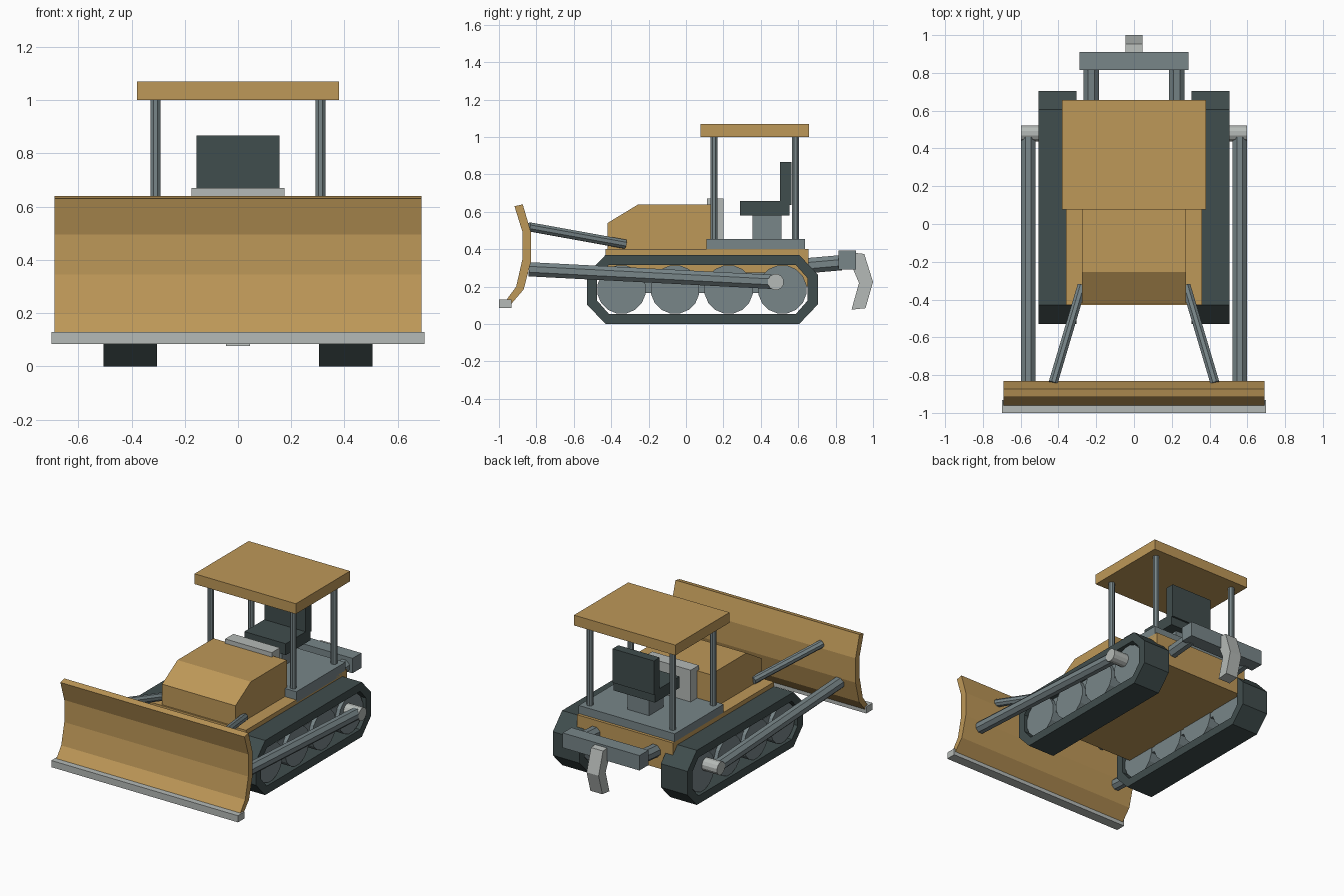
import bpy, bmesh, math
from mathutils import Vector

if "Cube" in bpy.data.objects:
    bpy.data.objects.remove(bpy.data.objects["Cube"])


def material(name, r, g, b):
    m = bpy.data.materials.new(name)
    lin = [((c / 255 + 0.055) / 1.055) ** 2.4 for c in (r, g, b)]
    m.diffuse_color = (*lin, 1)
    m.use_nodes = True
    m.node_tree.nodes["Principled BSDF"].inputs["Base Color"].default_value = m.diffuse_color
    return m


YELLOW = material("ochre_yellow", 190, 152, 88)
STEEL = material("steel_grey", 120, 134, 137)
DARK = material("dark_rubber", 64, 77, 77)
LIGHT = material("light_grey", 181, 186, 183)


def finish(name, bm, mat):
    bmesh.ops.recalc_face_normals(bm, faces=bm.faces)
    me = bpy.data.meshes.new(name)
    bm.to_mesh(me)
    bm.free()
    me.materials.append(mat)
    ob = bpy.data.objects.new(name, me)
    bpy.context.collection.objects.link(ob)
    return ob


def extrude(name, profile, x0, x1, mat):
    """Extrude a closed (y, z) profile along x."""
    bm = bmesh.new()
    f = bm.faces.new([bm.verts.new((x0, y, z)) for y, z in profile])
    ext = bmesh.ops.extrude_face_region(bm, geom=[f])
    verts = [v for v in ext["geom"] if isinstance(v, bmesh.types.BMVert)]
    bmesh.ops.translate(bm, verts=verts, vec=(x1 - x0, 0, 0))
    return finish(name, bm, mat)


def box(name, x0, x1, y0, y1, z0, z1, mat):
    return extrude(name, [(y0, z0), (y1, z0), (y1, z1), (y0, z1)], x0, x1, mat)


def rod(name, a, b, r, mat, sides=8):
    a, b = Vector(a), Vector(b)
    bm = bmesh.new()
    bmesh.ops.create_cone(bm, cap_ends=True, segments=sides, radius1=r,
                          radius2=r, depth=(b - a).length)
    rot = (b - a).to_track_quat('Z', 'Y').to_matrix()
    spin = Vector((0, 0, 1))
    for v in bm.verts:
        turn = math.pi / sides
        x, y, z = v.co
        v.co = (x * math.cos(turn) - y * math.sin(turn),
                x * math.sin(turn) + y * math.cos(turn), z)
        v.co = rot @ v.co + (a + b) / 2
    return finish(name, bm, mat)


def track_belt(name, x0, x1):
    """Chamfered loop with an open middle."""
    def loop(y0, y1, z0, z1, cy, cz):
        return [(y0 + cy, z0), (y1 - cy, z0), (y1, z0 + cz), (y1, z1 - cz),
                (y1 - cy, z1), (y0 + cy, z1), (y0, z1 - cz), (y0, z0 + cz)]
    outer = loop(-0.53, 0.705, 0, 0.37, 0.1, 0.105)
    inner = loop(-0.475, 0.65, 0.055, 0.315, 0.062, 0.07)
    bm = bmesh.new()
    rings = [[bm.verts.new((x, y, z)) for y, z in p]
             for x, p in ((x0, outer), (x1, outer), (x1, inner), (x0, inner))]
    for k in range(4):
        a, b = rings[k], rings[(k + 1) % 4]
        for i in range(8):
            j = (i + 1) % 8
            bm.faces.new((a[i], a[j], b[j], b[i]))
    return finish(name, bm, DARK)


# Chassis, hood, deck
box("chassis", -0.36, 0.36, -0.43, 0.655, 0.2, 0.4, YELLOW)
extrude("hood", [(-0.42, 0.39), (0.13, 0.39), (0.13, 0.64), (-0.255, 0.64),
                 (-0.42, 0.54)], -0.275, 0.275, YELLOW)
box("deck", -0.36, 0.36, 0.11, 0.635, 0.38, 0.455, STEEL)
box("console", -0.175, 0.175, 0.112, 0.2, 0.45, 0.67, LIGHT)

# Seat
box("seat_pedestal", -0.08, 0.08, 0.355, 0.51, 0.45, 0.585, STEEL)
box("seat_cushion", -0.155, 0.155, 0.29, 0.553, 0.58, 0.657, DARK)
box("seat_back", -0.155, 0.155, 0.503, 0.565, 0.637, 0.867, DARK)

# Canopy
box("canopy_roof", -0.38, 0.38, 0.077, 0.657, 1.0, 1.07, YELLOW)

# Blade and its cutting edge
extrude("blade", [(-0.917, 0.63), (-0.875, 0.495), (-0.875, 0.345),
                  (-0.908, 0.2), (-0.967, 0.12), (-0.945, 0.095),
                  (-0.868, 0.185), (-0.83, 0.33), (-0.83, 0.495),
                  (-0.873, 0.64)], -0.69, 0.69, YELLOW)
box("cutting_edge", -0.7, 0.7, -1.0, -0.932, 0.085, 0.13, LIGHT)

# Rear ripper
box("ripper_beam", -0.288, 0.288, 0.815, 0.91, 0.292, 0.393, STEEL)
extrude("ripper_shank", [(0.895, 0.29), (0.905, 0.38), (0.953, 0.375),
                         (1.0, 0.225), (0.96, 0.085), (0.885, 0.077),
                         (0.925, 0.22)], -0.045, 0.045, LIGHT)

# Mirrored parts
for side, s in (("left", -1), ("right", 1)):
    track_belt(side + "_track_belt", s * 0.305, s * 0.505)
    box(side + "_track_frame", s * 0.33, s * 0.46, -0.37, 0.54, 0.165, 0.275, STEEL)
    for i in range(4):
        y = -0.345 + i * 0.2867
        rod(f"{side}_road_wheel_{i + 1}", (s * 0.325, y, 0.185),
            (s * 0.485, y, 0.185), 0.131, STEEL, 16)
    for end, y in (("front", 0.15), ("rear", 0.585)):
        rod(f"{side}_{end}_post", (s * 0.31, y, 0.45), (s * 0.31, y, 1.01),
            0.021, STEEL)
    rod(side + "_push_arm", (s * 0.56, -0.84, 0.293), (s * 0.56, 0.47, 0.225),
        0.041, STEEL)
    rod(side + "_arm_pivot", (s * 0.48, 0.48, 0.225), (s * 0.598, 0.48, 0.225),
        0.044, LIGHT, 12)
    rod(side + "_lift_cylinder", (s * 0.428, -0.84, 0.52),
        (s * 0.275, -0.325, 0.427), 0.026, STEEL)
    rod(side + "_ripper_arm", (s * 0.226, 0.6, 0.308), (s * 0.226, 0.83, 0.328),
        0.044, STEEL)
